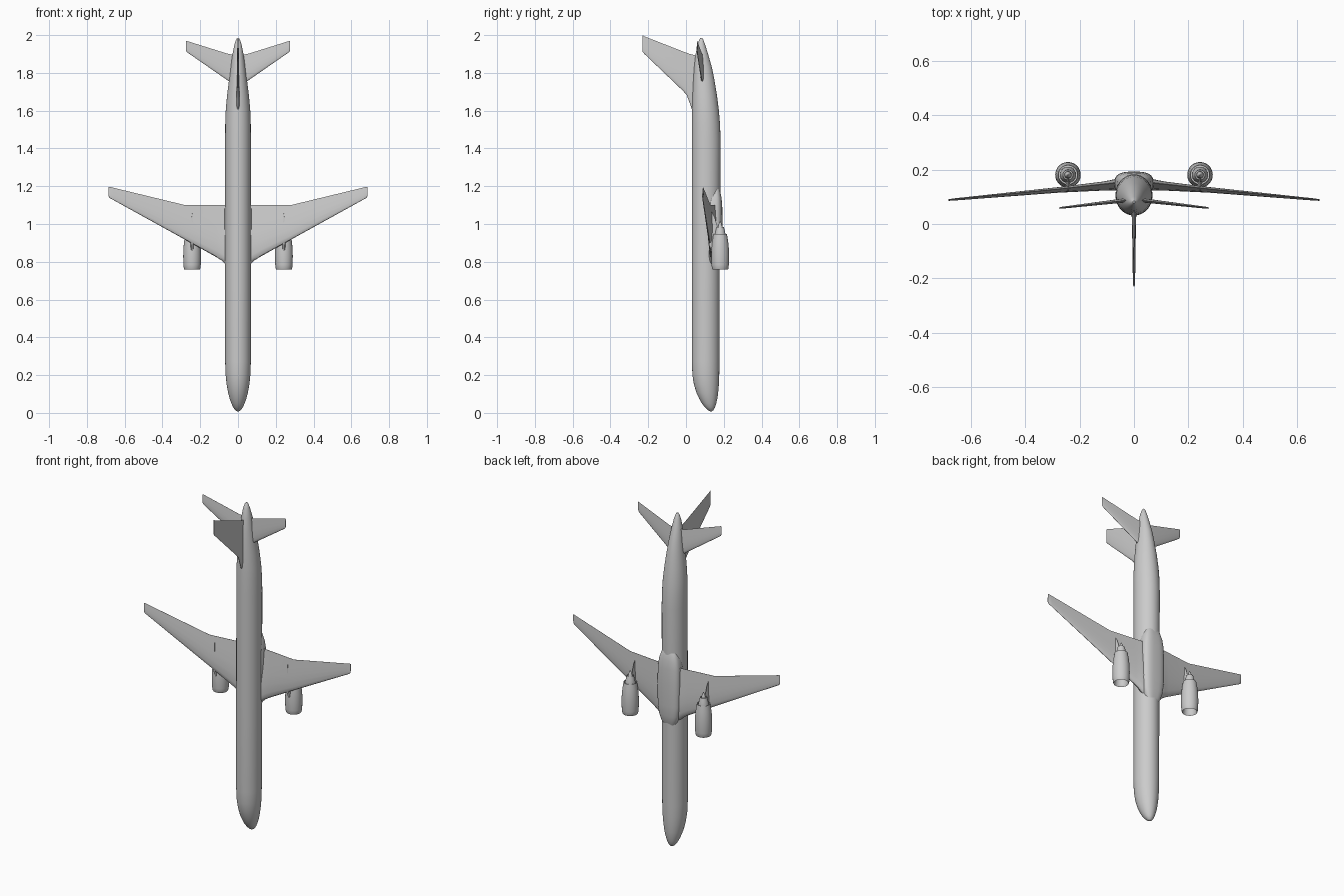
import bpy, bmesh, math
from mathutils import Vector


def make(name, rings, mirror=False, caps=True):
    """Skin a list of closed point rings into one smooth object."""
    bm = bmesh.new()
    vs = [[bm.verts.new(p) for p in r] for r in rings]
    n = len(rings[0])
    for a, b in zip(vs, vs[1:]):
        for i in range(n):
            j = (i + 1) % n
            bm.faces.new((a[i], a[j], b[j], b[i]))
    if caps:
        bm.faces.new(vs[0])
        bm.faces.new(vs[-1])
    bmesh.ops.recalc_face_normals(bm, faces=bm.faces)
    me = bpy.data.meshes.new(name)
    bm.to_mesh(me)
    bm.free()
    ob = bpy.data.objects.new(name, me)
    bpy.context.collection.objects.link(ob)
    bpy.ops.object.select_all(action='DESELECT')
    ob.select_set(True)
    bpy.context.view_layer.objects.active = ob
    bpy.ops.object.shade_smooth_by_angle(angle=math.radians(35))
    if mirror:
        m = ob.modifiers.new("mirror", 'MIRROR')
        m.use_mirror_merge = False
    return ob


def oval(z, x, y, rx, ry, n=48, power=1.0):
    pts = []
    for i in range(n):
        a = 2 * math.pi * i / n
        c, s = math.cos(a), math.sin(a)
        pts.append((x + rx * math.copysign(abs(c) ** power, c),
                    y + ry * math.copysign(abs(s) ** power, s), z))
    return pts


# chord position and half thickness of a symmetric aerofoil
FOIL = [(0, 0), (.012, .2), (.05, .37), (.12, .47), (.3, .5), (.5, .42), (.75, .23), (1, .03)]


def foil(le, te, thick, axis):
    le, te, axis = Vector(le), Vector(te), Vector(axis)
    side = [(t, h) for t, h in FOIL] + [(t, -h) for t, h in reversed(FOIL[1:])]
    return [le.lerp(te, t) + axis * h * thick for t, h in side]


# fuselage: z, half width, top y, belly y
body = [(.008, .004, .128, .136), (.014, .014, .117, .145), (.03, .026, .100, .154),
        (.05, .035, .084, .160), (.075, .044, .070, .166), (.105, .052, .056, .170),
        (.15, .060, .042, .174), (.20, .0655, .034, .176), (.27, .068, .031, .177),
        (.8, .068, .031, .178), (1.2, .068, .031, .182), (1.45, .068, .031, .183),
        (1.53, .0675, .031, .180), (1.60, .065, .032, .174), (1.68, .058, .034, .164),
        (1.76, .048, .038, .151), (1.83, .039, .043, .137), (1.90, .029, .051, .117),
        (1.95, .019, .061, .101), (1.975, .011, .070, .092), (1.986, .004, .077, .085)]
make("fuselage", [oval(z, 0, (t + b) / 2, w, (b - t) / 2) for z, w, t, b in body])

# belly fairing: z, half width, half depth
fair = [(.735, .030, .020), (.77, .050, .032), (.81, .064, .039), (.87, .071, .043),
        (1.0, .072, .044), (1.09, .070, .043), (1.14, .062, .039), (1.18, .048, .031),
        (1.205, .032, .022)]
make("belly_fairing", [oval(z, 0, .149, w, d, power=.7) for z, w, d in fair])

# main wings: x, leading z, trailing z, leading y, trailing y, thickness
wing = [(.03, .765, 1.10, .143, .153, .046), (.068, .79, 1.10, .141, .152, .042),
        (.085, .806, 1.10, .140, .150, .037), (.115, .825, 1.10, .137, .147, .032),
        (.28, .917, 1.10, .124, .129, .020), (.66, 1.127, 1.192, .090, .092, .008),
        (.680, 1.138, 1.197, .088, .090, .006), (.685, 1.147, 1.197, .0875, .0895, .003)]
make("main_wing", [foil((x, ly, lz), (x, ty, tz), t, (.09, 1, 0))
                   for x, lz, tz, ly, ty, t in wing], mirror=True)

# tailplanes
tail = [(.01, 1.725, 1.895, .089, .018), (.05, 1.757, 1.900, .085, .015),
        (.265, 1.906, 1.967, .060, .007), (.272, 1.912, 1.969, .059, .005),
        (.276, 1.920, 1.969, .0585, .002)]
make("tailplane", [foil((x, y, lz), (x, y, tz), t, (.12, 1, 0))
                   for x, lz, tz, y, t in tail], mirror=True)

# tail fin, with a swept fillet at its root
fin = [(.06, 1.585, 1.890, .018), (.032, 1.605, 1.897, .017), (.018, 1.645, 1.901, .016),
       (.004, 1.682, 1.906, .015), (-.015, 1.704, 1.913, .014),
       (-.222, 1.902, 1.994, .008), (-.230, 1.912, 1.999, .004)]
make("tail_fin", [foil((0, y, lz), (0, y, tz), t, (1, 0, 0)) for y, lz, tz, t in fin])

# engines: radius and z profiles turned about the engine axis
EX, EY = .243, .181


def turned(name, profile, caps=True):
    return make(name, [oval(z, EX, EY, r, r, n=40) for r, z in profile], True, caps)


turned("engine_nacelle", [(.030, .82), (.034, .795), (.036, .775), (.038, .764), (.041, .759),
                          (.0435, .764), (.046, .785), (.047, .83), (.046, .87), (.042, .91),
                          (.036, .946), (.034, .946), (.035, .91)], caps=False)
turned("engine_fan", [(.036, .812), (.036, .818)])
turned("fan_spinner", [(.001, .782), (.006, .788), (.011, .80), (.013, .814)])
turned("bypass_wall", [(.038, .905), (.038, .911)])
turned("engine_core", [(.030, .90), (.029, .94), (.024, .965), (.019, .985), (.017, .985), (.017, .965)])
turned("exhaust_cone", [(.014, .96), (.012, .985), (.006, 1.005), (.001, 1.015)])

# engine pylons: y, front z, rear z, thickness
pylon = [(.122, .885, 1.06, .014), (.135, .855, 1.065, .016),
         (.150, .87, 1.04, .016), (.168, .89, .985, .014)]
make("engine_pylon", [foil((EX, y, a), (EX, y, b), t, (1, 0, 0))
                      for y, a, b, t in pylon], mirror=True)
